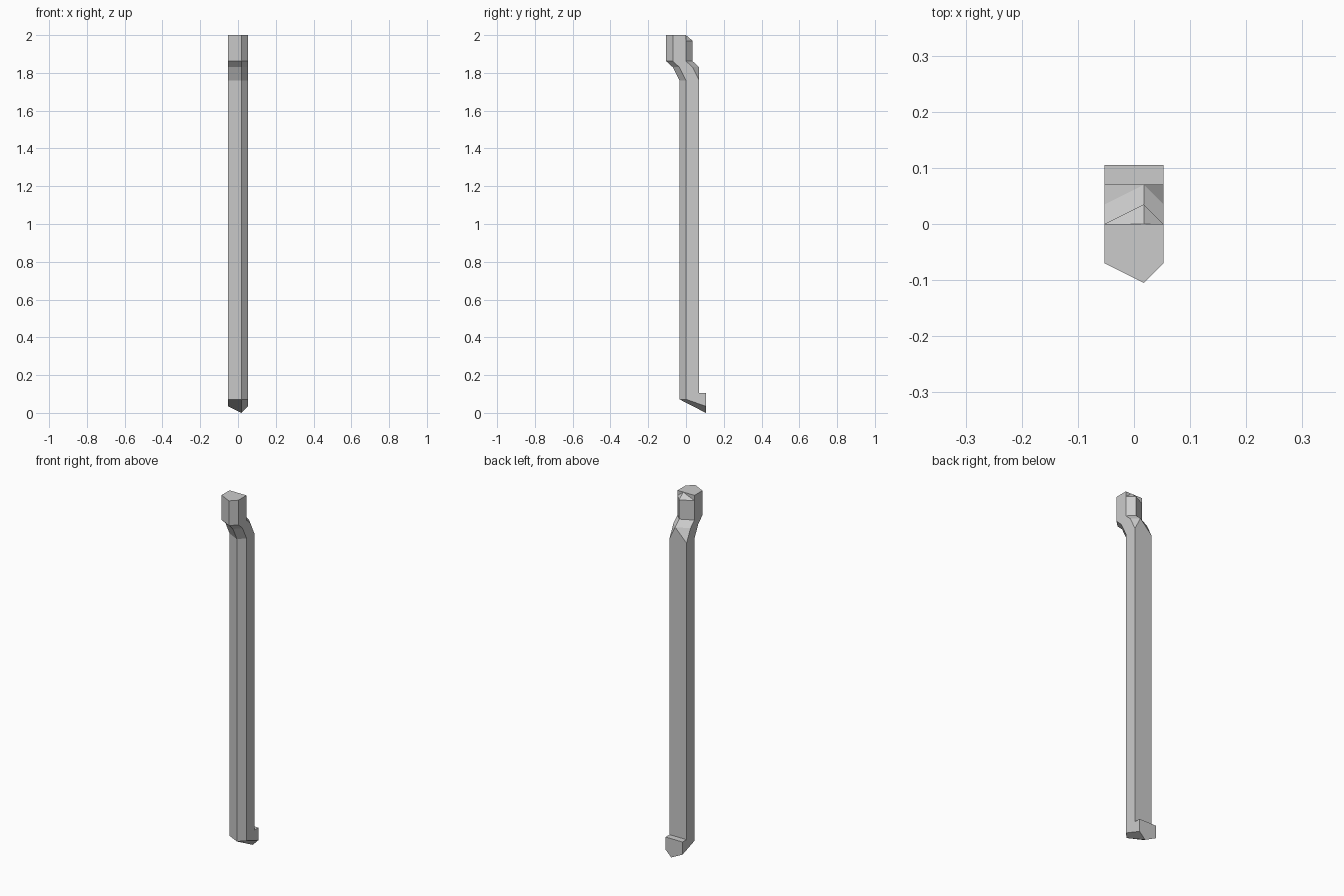
import bpy, bmesh

if "Cube" in bpy.data.objects:
    bpy.data.objects.remove(bpy.data.objects["Cube"])

W = 0.0525   # half width
RX = 0.0175  # x of the off-centre ridge
U = 0.035    # ridge height

def section(bm, z, back, hump):
    """Horizontal ring: two front corners, front ridge, flat or ridged back."""
    front = back - 2 * U
    pts = [(-W, front), (RX, front - U), (W, front),
           (W, back), (RX, back + hump), (-W, back)]
    return [bm.verts.new((x, y, z)) for x, y in pts]

def skin(bm, upper, lower):
    """Join two rings; back faces are split from lower corner to upper ridge."""
    for i in (0, 1, 2, 5):
        j = (i + 1) % 6
        bm.faces.new((upper[i], lower[i], lower[j], upper[j]))
    for c in (3, 5):
        bm.faces.new((upper[c], lower[c], upper[4]))
        bm.faces.new((upper[4], lower[c], lower[4]))

bm = bmesh.new()

# Head, cranked neck and long shaft: (height, back y, back ridge)
rings = [section(bm, *r) for r in (
    (2.0, 0, 0), (1.97, 0, U), (1.862, 0, U),
    (1.83, U, U), (1.76, 2 * U, 0), (0.072, 2 * U, 0))]

# Foot: the shaft's lowest ring rises at the back, then turns to face +y
for v in rings[-1][3:]:
    v.co.z = 0.105
end = [(-W, U), (RX, 0), (W, U), (W, 0.105), (RX, 0.105), (-W, 0.105)]
rings.append([bm.verts.new((x, 0.105, z)) for x, z in end])

for a, b in zip(rings, rings[1:]):
    skin(bm, a, b)
bm.faces.new(rings[0])
bm.faces.new(rings[-1][::-1])
bmesh.ops.recalc_face_normals(bm, faces=bm.faces)

mesh = bpy.data.meshes.new("cranked_post")
bm.to_mesh(mesh)
bm.free()
bpy.context.collection.objects.link(bpy.data.objects.new("cranked_post", mesh))
